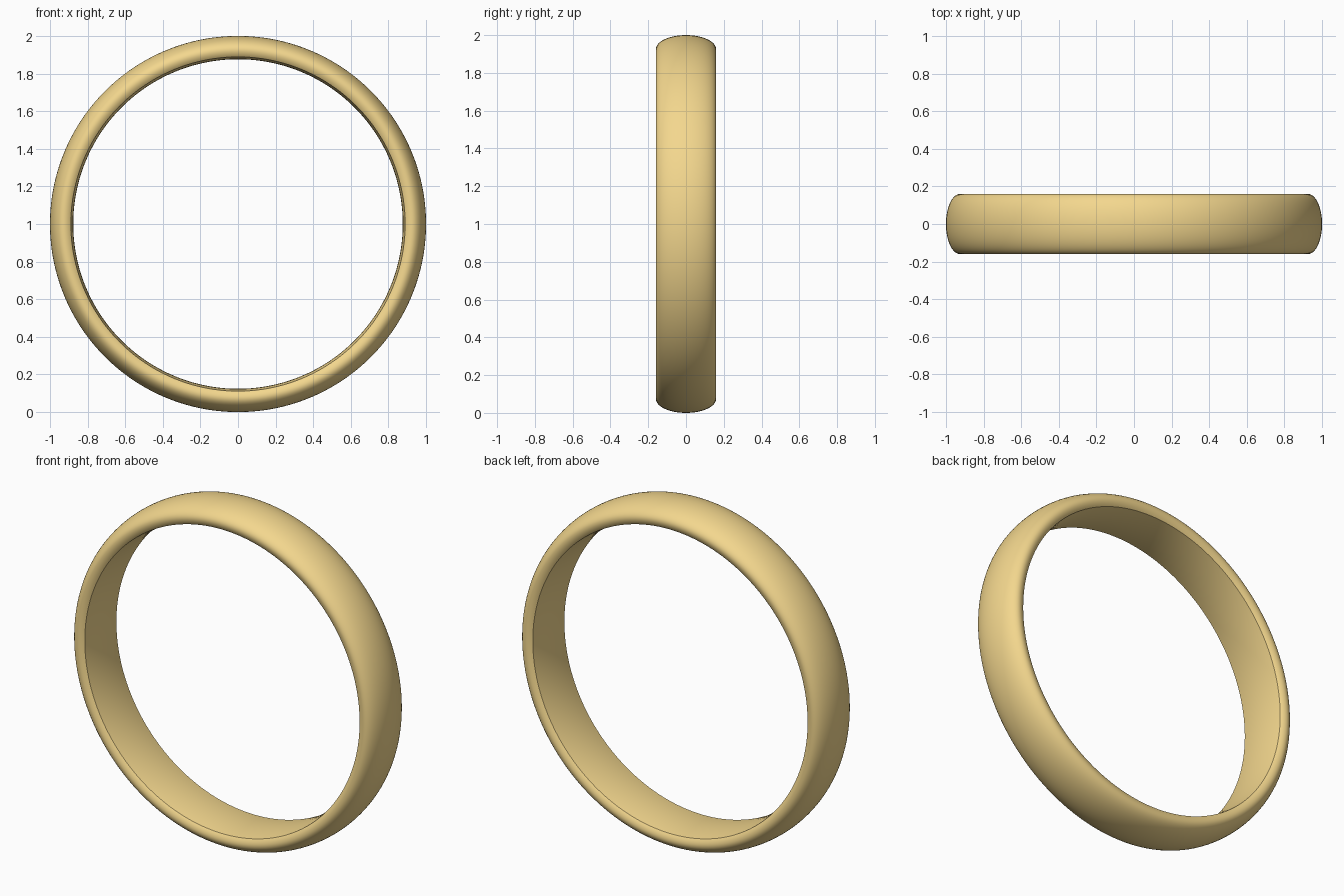
import bpy, bmesh, math
from math import sin, cos, pi, sqrt

if "Cube" in bpy.data.objects:
    bpy.data.objects.remove(bpy.data.objects["Cube"])

SEG = 160
HALF_W = 0.16     # half width of the band
R_OUT, R_SIDE, R_CREASE, R_IN = 1.0, 0.925, 0.889, 0.876
Y_CREASE = 0.146

# Half cross-section (radius, y): domed outside, rolled rim, comfort-fit inside
half = []
for i in range(17):
    t = pi / 2 * i / 16
    half.append((R_SIDE + (R_OUT - R_SIDE) * cos(t), HALF_W * sin(t)))
for i in range(1, 7):
    u = i / 6
    half.append((R_SIDE - (R_SIDE - R_CREASE) * u,
                 HALF_W - (HALF_W - Y_CREASE) * u * u))
for i in range(1, 9):
    y = Y_CREASE * (1 - i / 8)
    half.append((R_IN + (R_CREASE - R_IN) * (y / Y_CREASE) ** 2, y))
profile = half + [(r, -y) for r, y in half[-2:0:-1]]

# Revolve the cross-section around the y axis
bm = bmesh.new()
rings = []
for s in range(SEG):
    a = 2 * pi * s / SEG
    rings.append([bm.verts.new((r * cos(a), y, 1 + r * sin(a))) for r, y in profile])
n = len(profile)
crease = {22, n - 22}
for s in range(SEG):
    p, q = rings[s], rings[(s + 1) % SEG]
    for j in range(n):
        k = (j + 1) % n
        bm.faces.new((p[j], p[k], q[k], q[j])).smooth = True
    # Sharp line between rolled rim and inner face
    for j in crease:
        bm.edges.get((p[j], q[j])).smooth = False
bmesh.ops.recalc_face_normals(bm, faces=bm.faces[:])

mesh = bpy.data.meshes.new("ring_band")
bm.to_mesh(mesh)
bm.free()
band = bpy.data.objects.new("ring_band", mesh)
bpy.context.collection.objects.link(band)

# Gold
gold = bpy.data.materials.new("gold")
gold.diffuse_color = (0.9, 0.68, 0.27, 1)
gold.use_nodes = True
gold.node_tree.nodes["Principled BSDF"].inputs["Base Color"].default_value = gold.diffuse_color
mesh.materials.append(gold)
